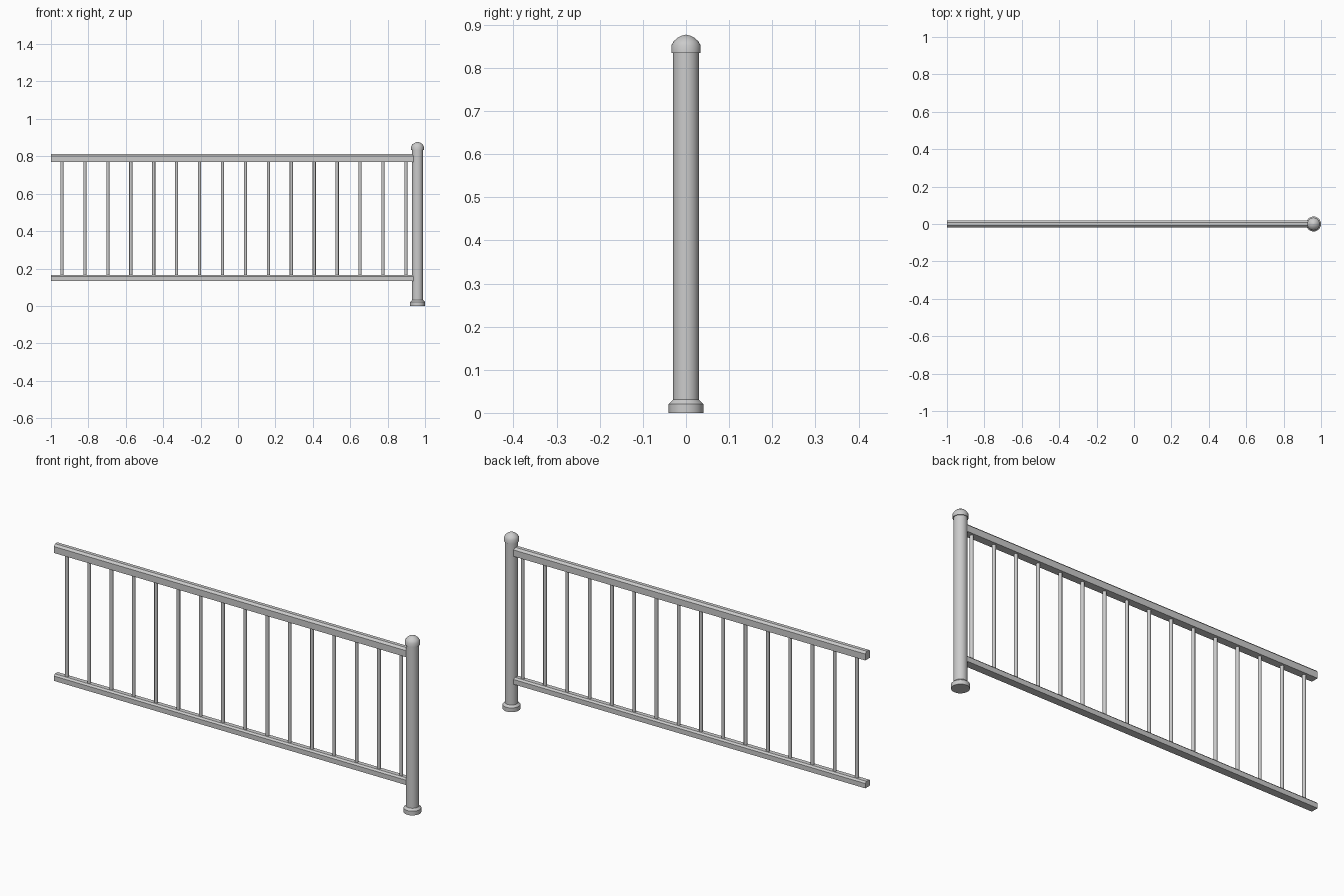
import bpy, bmesh, math

if "Cube" in bpy.data.objects:
    bpy.data.objects.remove(bpy.data.objects["Cube"])


def make_object(name, bm, smooth=False):
    bmesh.ops.recalc_face_normals(bm, faces=bm.faces[:])
    mesh = bpy.data.meshes.new(name)
    bm.to_mesh(mesh)
    bm.free()
    obj = bpy.data.objects.new(name, mesh)
    bpy.context.collection.objects.link(obj)
    if smooth:
        bpy.ops.object.select_all(action='DESELECT')
        obj.select_set(True)
        bpy.context.view_layer.objects.active = obj
        bpy.ops.object.shade_smooth_by_angle(angle=math.radians(35))
    return obj


def lathe(name, profile, x, sides):
    """Turned part: rings of (radius, z) joined and capped."""
    bm = bmesh.new()
    rings = [[bm.verts.new((x + r * math.cos(2 * math.pi * i / sides),
                            r * math.sin(2 * math.pi * i / sides), z))
              for i in range(sides)] for r, z in profile]
    for a, b in zip(rings, rings[1:]):
        for i in range(sides):
            j = (i + 1) % sides
            bm.faces.new((a[i], a[j], b[j], b[i]))
    bm.faces.new(rings[0])
    bm.faces.new(rings[-1])
    return make_object(name, bm, True)


def rail(name, x0, x1, z0, z1, half, chamfer):
    """Rail with chamfered top edges, extruded along x."""
    section = [(-half, z0), (half, z0), (half, z1 - chamfer),
               (half - chamfer, z1), (chamfer - half, z1), (-half, z1 - chamfer)]
    bm = bmesh.new()
    face = bm.faces.new([bm.verts.new((x0, y, z)) for y, z in section])
    ext = bmesh.ops.extrude_face_region(bm, geom=[face])
    for v in ext["geom"]:
        if isinstance(v, bmesh.types.BMVert):
            v.co.x = x1
    # close the near end if the extrusion consumed it
    edges = [e for e in bm.edges if e.is_boundary]
    if edges:
        bmesh.ops.holes_fill(bm, edges=edges)
    return make_object(name, bm)


POST_X = 0.96

# Newel post with base collar and domed cap
lathe("post_shaft", [(0.03, 0.02), (0.03, 0.84)], POST_X, 24)
lathe("post_base", [(0.04, 0.0), (0.04, 0.021), (0.03, 0.031)], POST_X, 24)
lathe("post_cap", [(0.03, 0.834), (0.034, 0.834), (0.034, 0.852), (0.0285, 0.862),
                   (0.018, 0.871), (0.009, 0.875), (0.001, 0.877)], POST_X, 24)

# Handrail and lower rail
rail("top_rail", -1.0, 0.945, 0.77, 0.812, 0.019, 0.010)
rail("bottom_rail", -1.0, 0.945, 0.134, 0.166, 0.019, 0.008)

# Evenly spaced balusters
COUNT = 16
for i in range(COUNT):
    x = -0.941 + i * 0.1226
    lathe(f"baluster_{i + 1:02d}", [(0.0085, 0.155), (0.0085, 0.78)], x, 12)
